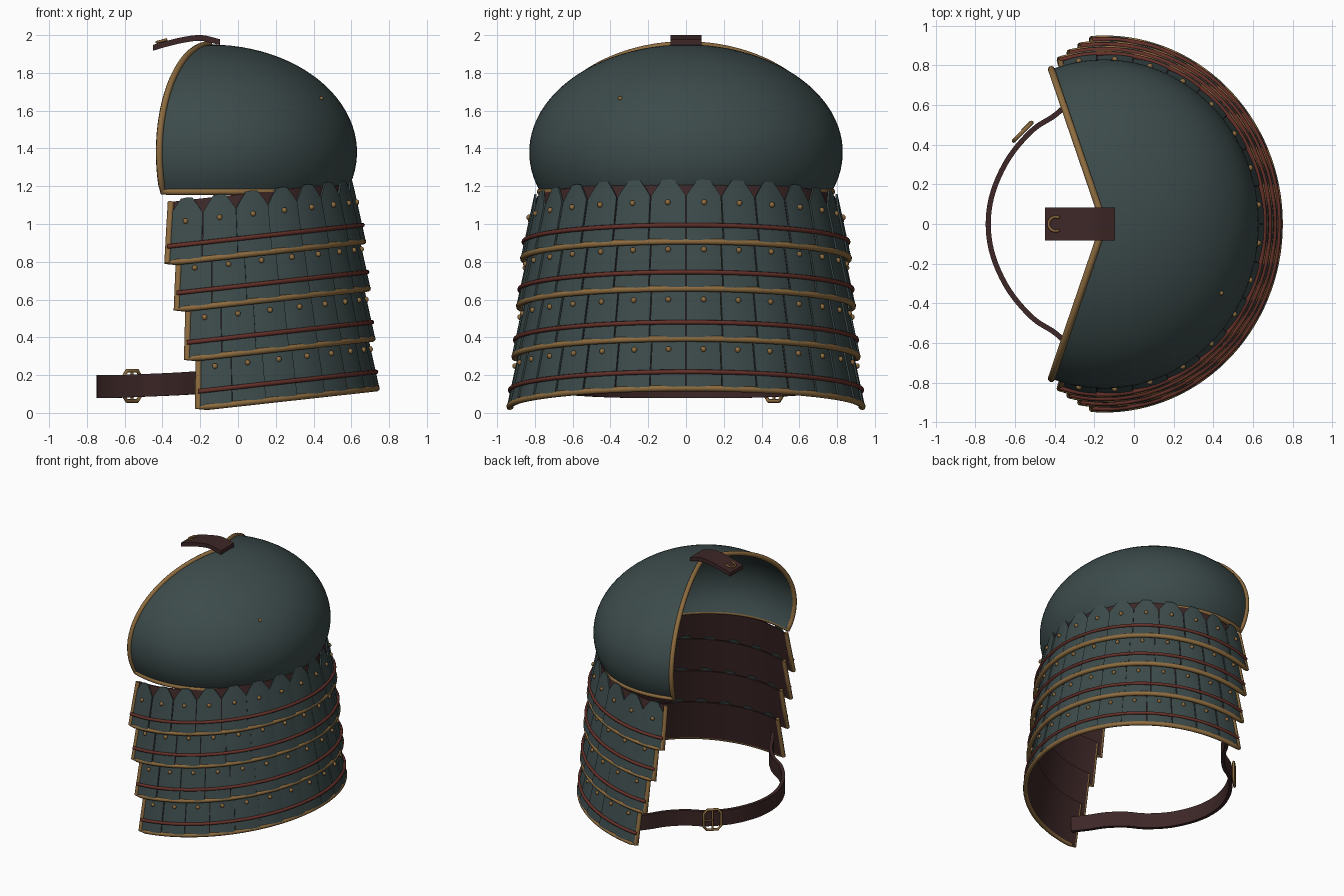
import bpy, bmesh, math
from mathutils import Vector, Matrix

if "Cube" in bpy.data.objects:
    bpy.data.objects.remove(bpy.data.objects["Cube"])

def material(name, rgb):
    m = bpy.data.materials.new(name)
    m.diffuse_color = (*rgb, 1)
    m.use_nodes = True
    m.node_tree.nodes["Principled BSDF"].inputs["Base Color"].default_value = m.diffuse_color
    return m

SLATE = material("slate_steel", (0.046, 0.070, 0.070))
BRASS = material("brass", (0.27, 0.15, 0.05))
LEATHER = material("dark_leather", (0.047, 0.020, 0.020))
CORD = material("red_cord", (0.13, 0.030, 0.022))
CX = -0.15

def finish(name, bm, mat, angle=40):
    me = bpy.data.meshes.new(name)
    bmesh.ops.recalc_face_normals(bm, faces=bm.faces)
    bm.to_mesh(me)
    bm.free()
    ob = bpy.data.objects.new(name, me)
    bpy.context.collection.objects.link(ob)
    me.materials.append(mat)
    bpy.ops.object.select_all(action='DESELECT')
    ob.select_set(True)
    bpy.context.view_layer.objects.active = ob
    bpy.ops.object.shade_smooth_by_angle(angle=math.radians(angle))
    return ob

def add_sheet(bm, rows, offset):
    """Closed slab from a grid of points and a matching offset function."""
    n, m = len(rows), len(rows[0])
    a = [[bm.verts.new(p) for p in r] for r in rows]
    b = [[bm.verts.new(Vector(p) + offset(i, j)) for j, p in enumerate(r)] for i, r in enumerate(rows)]
    for i in range(n - 1):
        for j in range(m - 1):
            bm.faces.new((a[i][j], a[i][j+1], a[i+1][j+1], a[i+1][j]))
            bm.faces.new((b[i][j], b[i+1][j], b[i+1][j+1], b[i][j+1]))
    for i in range(n - 1):
        for j in (0, m - 1):
            bm.faces.new((a[i][j], a[i+1][j], b[i+1][j], b[i][j]))
    for j in range(m - 1):
        for i in (0, n - 1):
            bm.faces.new((a[i][j], a[i][j+1], b[i][j+1], b[i][j]))

def tube(name, pts, r, mat, closed=False, sides=8):
    bm = bmesh.new()
    pts = [Vector(p) for p in pts]
    n, rings, ref = len(pts), [], None
    for i, p in enumerate(pts):
        q0 = pts[i-1] if (i or closed) else p
        q1 = pts[(i+1) % n] if (i < n-1 or closed) else p
        t = (q1 - q0).normalized()
        if ref is None:
            ref = t.orthogonal()
        ref = (ref - t * ref.dot(t)).normalized()
        s = t.cross(ref)
        rings.append([bm.verts.new(p + r * (math.cos(k*math.tau/sides) * ref + math.sin(k*math.tau/sides) * s))
                      for k in range(sides)])
    for i in range(n if closed else n - 1):
        u, v = rings[i], rings[(i+1) % n]
        for k in range(sides):
            bm.faces.new((u[k], u[(k+1) % sides], v[(k+1) % sides], v[k]))
    if not closed:
        bm.faces.new(rings[0])
        bm.faces.new(rings[-1])
    return finish(name, bm, mat, 60)

def rivets(name, pts, r):
    bm = bmesh.new()
    for p in pts:
        bmesh.ops.create_uvsphere(bm, u_segments=10, v_segments=6, radius=r, matrix=Matrix.Translation(p))
    finish(name, bm, BRASS, 80)

def smooth(pts, steps=8):
    """Catmull-Rom path through the points."""
    p = [Vector(q) for q in pts]
    p = [2*p[0] - p[1]] + p + [2*p[-1] - p[-2]]
    out = []
    for i in range(1, len(p) - 2):
        for k in range(steps):
            t = k / steps
            a, b, c, d = p[i-1:i+3]
            out.append(0.5 * (2*b + (c-a)*t + (2*a-5*b+4*c-d)*t*t + (3*b-a-3*c+d)*t**3))
    return out + [p[-2]]

# Dome: sector of an ellipsoid
def dome_pt(az, ph, s=0.0):
    return Vector((CX + (0.78-s) * math.cos(ph) * math.cos(az), (0.83-s) * math.cos(ph) * math.sin(az),
                   1.38 + (0.57-s) * math.sin(ph)))

D = math.radians(110)
LOW = math.radians(-21.5)
TOP = math.radians(89.6)
phs = [LOW + (TOP - LOW) * i / 28 for i in range(29)]
azs = [-D + 2 * D * j / 56 for j in range(57)]
bm = bmesh.new()
add_sheet(bm, [[dome_pt(a, p) for a in azs] for p in phs],
          lambda i, j: dome_pt(azs[j], phs[i], 0.018) - dome_pt(azs[j], phs[i]))
finish("shoulder_dome", bm, SLATE)
tube("dome_trim", [dome_pt(-D, p) for p in phs[::-1]] + [dome_pt(a, LOW) for a in azs[1:-1]]
     + [dome_pt(D, p) for p in phs], 0.018, BRASS)

# Lames: liner, tapered plates, rivets, cord and trim
H = 0.335
LAMES = [(106, 0.835, 0.740, 0.790), (102, 0.583, 0.765, 0.812), (98, 0.315, 0.790, 0.836), (94, 0.050, 0.812, 0.862)]
for n, (deg, z0, rx, ry) in enumerate(LAMES, 1):
    A = math.radians(deg)

    def lp(a, t, out=0.0):
        grow = 0.072 * (1 - t) + out
        x = CX + (rx + grow) * math.cos(a)
        return Vector((x, (ry + grow) * math.sin(a), z0 + 0.11 * x + H * t))

    arc = [-A + 2 * A * j / 64 for j in range(65)]
    ts = [0, 0.5, 0.96]
    bm = bmesh.new()
    add_sheet(bm, [[lp(a, t, -0.004) for a in arc] for t in ts],
              lambda i, j: lp(arc[j], ts[i], -0.016) - lp(arc[j], ts[i], -0.004))
    finish(f"lame_{n}_liner", bm, LEATHER)

    # sixteen overlapping plates, mirrored about the middle
    step = 2 * A / 16
    us = [-1, -0.72, -0.36, 0, 0.36, 0.72, 1]
    tops = [0.74, 0.86, 0.99, 1.0, 0.99, 0.86, 0.74]
    bm = bmesh.new()
    for k in range(16):
        mid = -A + (k + 0.5) * step
        side = 1 if k < 8 else -1

        def pp(i, j, lift):
            t = (0, 0.35, 0.7, 1)[i] * tops[j]
            return lp(mid + us[j] * step * 0.492, t, lift + 0.004 * side * us[j] + 0.004 * (1 - us[j]**2))
        add_sheet(bm, [[pp(i, j, 0.010) for j in range(7)] for i in range(4)],
                  lambda i, j: pp(i, j, 0.0) - pp(i, j, 0.010))
    finish(f"lame_{n}_plates", bm, SLATE, 30)

    rivets(f"lame_{n}_rivets", [lp(-A + (k + 0.5) * step, 0.63, 0.016) for k in range(16)], 0.015)
    tube(f"lame_{n}_cord", [lp(a, 0.26, 0.016) for a in arc], 0.012, CORD)
    tube(f"lame_{n}_trim", [lp(-A, t) for t in (0.96, 0.5)] + [lp(a, 0) for a in arc]
         + [lp(A, t) for t in (0.5, 0.96)], 0.017, BRASS)

# Top strap with a small ring
path = smooth([(-0.45, 0, 1.932), (-0.38, 0, 1.953), (-0.28, 0, 1.976), (-0.19, 0, 1.984), (-0.095, 0, 1.962)], 4)
bm = bmesh.new()
add_sheet(bm, [[p + Vector((0, y, -0.015)) for y in (-0.083, 0.083)] for p in path], lambda i, j: Vector((0, 0, 0.031)))
finish("top_strap", bm, LEATHER)
tube("top_strap_ring", [(-0.395 + 0.036 * math.cos(a), 0.036 * math.sin(a), 1.972 + 0.01 * math.cos(a))
                        for a in [math.radians(60 + 15 * k) for k in range(17)]], 0.007, BRASS)

# Arm strap looping behind the lowest lame
half = [(-0.15, 0.885, 0.165), (-0.22, 0.78, 0.16), (-0.29, 0.66, 0.155), (-0.39, 0.555, 0.15), (-0.51, 0.475, 0.145),
        (-0.63, 0.335, 0.14), (-0.71, 0.165, 0.14)]
path = smooth([(x, -y, z) for x, y, z in half] + [(-0.735, 0, 0.14)] + half[::-1], 5)
nor = []
for i in range(len(path)):
    t = path[min(i + 1, len(path) - 1)] - path[max(i - 1, 0)]
    nor.append(Vector((t.y, -t.x, 0)).normalized() * 0.026)
bm = bmesh.new()
add_sheet(bm, [[p - nor[i] / 2 + Vector((0, 0, h)) for h in (-0.06, 0.06)] for i, p in enumerate(path)],
          lambda i, j: nor[i])
finish("arm_strap", bm, LEATHER)

# Buckle on the strap
c, d, o = Vector((-0.545, 0.45, 0.143)), Vector((0.70, 0.71, 0)), Vector((-0.71, 0.70, 0)) * 0.022
frame = [(-0.065, -0.05), (-0.04, -0.08), (0.04, -0.08), (0.065, -0.05),
         (0.065, 0.05), (0.04, 0.08), (-0.04, 0.08), (-0.065, 0.05)]
tube("buckle_frame", [c + o + d * u + Vector((0, 0, v)) for u, v in frame], 0.010, BRASS, True)
tube("buckle_bar", [c + o + Vector((0, 0, v)) for v in (-0.08, 0.08)], 0.008, BRASS)
tube("buckle_prong", [c + o * 1.3 + d * u for u in (0, 0.065)], 0.007, BRASS)

# Loose fixing rivets on dome
rivets("dome_rivet", [dome_pt(math.radians(-29), math.radians(30))], 0.012)
